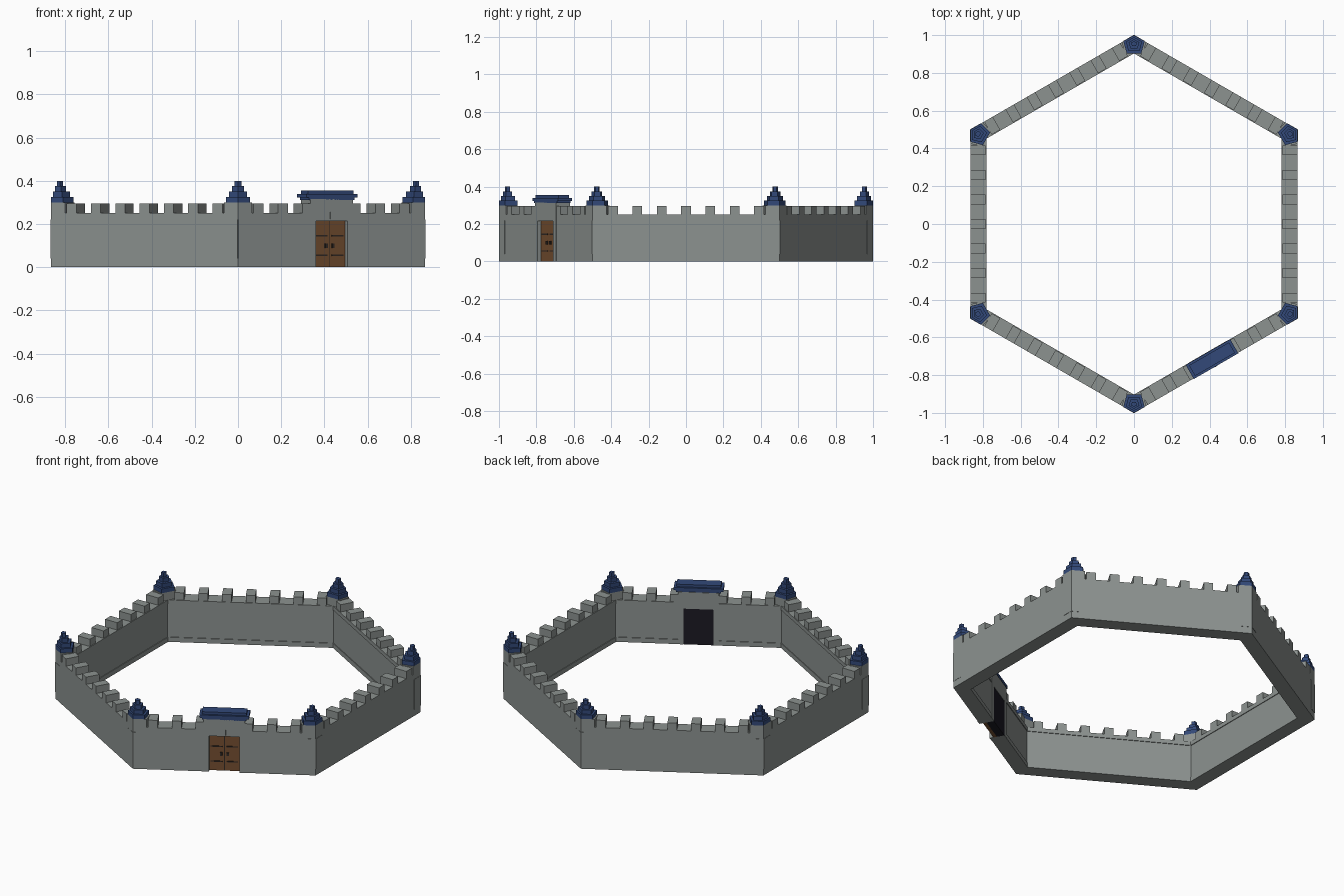
import bpy, bmesh, math
from mathutils import Matrix

if "Cube" in bpy.data.objects:
    bpy.data.objects.remove(bpy.data.objects["Cube"])

A = math.sqrt(3) / 2      # distance from centre to outer wall face
T = 0.08                  # wall thickness
WALL, MERLON = 0.252, 0.296


def material(name, col):
    m = bpy.data.materials.new(name)
    m.diffuse_color = (*col, 1)
    m.use_nodes = True
    m.node_tree.nodes["Principled BSDF"].inputs["Base Color"].default_value = m.diffuse_color
    return m


STONE = material("grey stone", (0.265, 0.29, 0.28))
BLUE = material("blue roof", (0.032, 0.066, 0.19))
WOOD = material("brown wood", (0.18, 0.078, 0.03))
IRON = material("dark iron", (0.03, 0.022, 0.018))
DARK = material("dark backing", (0.011, 0.010, 0.017))


class Part:
    """Collects prisms in one mesh object."""

    def __init__(self, name, mat):
        self.name, self.mat, self.bm = name, mat, bmesh.new()

    def prism(self, pts, z0, z1, rot=0):
        lo = [self.bm.verts.new((x, y, z0)) for x, y in pts]
        hi = [self.bm.verts.new((x, y, z1)) for x, y in pts]
        n = len(pts)
        self.bm.faces.new(lo[::-1])
        self.bm.faces.new(hi)
        for i in range(n):
            j = (i + 1) % n
            self.bm.faces.new((lo[i], lo[j], hi[j], hi[i]))
        bmesh.ops.transform(self.bm, matrix=Matrix.Rotation(math.radians(rot), 4, 'Z'),
                            verts=lo + hi)

    def box(self, x0, x1, y0, y1, z0, z1, rot=0):
        self.prism([(x0, y0), (x1, y0), (x1, y1), (x0, y1)], z0, z1, rot)

    def finish(self):
        bmesh.ops.recalc_face_normals(self.bm, faces=self.bm.faces)
        me = bpy.data.meshes.new(self.name)
        self.bm.to_mesh(me)
        self.bm.free()
        me.materials.append(self.mat)
        bpy.context.collection.objects.link(bpy.data.objects.new(self.name, me))


OUT, INN = -A, -A + T
XI = 0.5 - T * math.tan(math.radians(30))   # inner half length after the mitre
GATE, GATE_H = 0.083, 0.215                 # gate opening half width and height
GATE_ROT = 30

walls = Part("curtain_walls", STONE)
merlons = Part("merlons", STONE)
trim = Part("wall_trim", STONE)
for k in range(6):
    r = GATE_ROT + 60 * k
    # mitred wall, split around the opening on the gate side
    if k == 0:
        walls.prism([(-0.5, OUT), (-GATE, OUT), (-GATE, INN), (-XI, INN)], 0, WALL, r)
        walls.prism([(GATE, OUT), (0.5, OUT), (XI, INN), (GATE, INN)], 0, WALL, r)
        spans = [(-XI, -GATE), (GATE, XI)]
    else:
        walls.prism([(-0.5, OUT), (0.5, OUT), (XI, INN), (-XI, INN)], 0, WALL, r)
        spans = [(-XI, XI)]
    # merlons along the top
    for i in range(-3, 4):
        if k == 0 and i == 0:
            continue
        c = 0.13 * i
        merlons.box(c - 0.026, c + 0.026, OUT, INN, WALL, MERLON, r)
    # inner skirting and upper band, outer corner pilasters
    for x0, x1 in spans:
        trim.box(x0, x1, INN, INN + 0.004, 0, 0.028, r)
        trim.box(x0, x1, INN, INN + 0.004, 0.228, WALL, r)
    for s in (-1, 1):
        x0, x1 = sorted((s * 0.438, s * 0.499))
        trim.box(x0, x1, OUT - 0.0015, OUT, 0.04, 0.22, r)


# corner blocks and stepped roofs
def corner(along):
    dx, dy = along * A, along * 0.5
    return [(0, -1), (dx, -1 + dy), (dx - 0.018, -0.902), (-dx + 0.018, -0.902),
            (-dx, -1 + dy)]


blocks = Part("corner_blocks", STONE)
roofs = Part("corner_roofs", BLUE)
for k in range(6):
    blocks.prism(corner(0.075), WALL, 0.3, 60 * k)
    for i, s in enumerate((1, 0.76, 0.5, 0.27)):
        pts = [(x * s, -0.957 + (y + 0.957) * s) for x, y in corner(0.065)]
        roofs.prism(pts, 0.3 + 0.025 * i, 0.325 + 0.025 * i, 60 * k)

# gatehouse: jambs, lintel and stepped roof
house = Part("gatehouse", STONE)
for s in (-1, 1):
    x0, x1 = sorted((s * GATE, s * 0.113))
    house.box(x0, x1, OUT - 0.002, INN + 0.005, 0, GATE_H, GATE_ROT)
house.box(-0.113, 0.113, OUT - 0.002, INN + 0.005, GATE_H, 0.315, GATE_ROT)
house.box(-0.009, 0.009, OUT - 0.005, OUT, 0.222, 0.255, GATE_ROT)

gate_roof = Part("gatehouse_roof", BLUE)
gate_roof.box(-0.122, 0.122, OUT - 0.002, INN + 0.002, 0.312, 0.323, GATE_ROT)
gate_roof.box(-0.136, 0.136, OUT - 0.003, INN + 0.003, 0.323, 0.34, GATE_ROT)
gate_roof.box(-0.122, 0.122, OUT + 0.008, INN - 0.008, 0.34, 0.355, GATE_ROT)

# double door with planks, iron straps and handles, dark panel behind
DOOR = OUT + 0.02
doors = Part("door_leaves", WOOD)
iron = Part("door_fittings", IRON)
backing = Part("gate_backing", DARK)
for s in (-1, 1):
    x0, x1 = sorted((s * 0.0015, s * GATE))
    doors.box(x0, x1, DOOR, DOOR + 0.02, 0, GATE_H, GATE_ROT)
    for z in (0.055, 0.145):
        x0, x1 = sorted((s * 0.012, s * 0.075))
        iron.box(x0, x1, DOOR - 0.003, DOOR, z - 0.003, z + 0.003, GATE_ROT)
    x0, x1 = sorted((s * 0.012, s * 0.025))
    iron.box(x0, x1, DOOR - 0.006, DOOR, 0.09, 0.11, GATE_ROT)
iron.box(-0.0015, 0.0015, DOOR + 0.002, DOOR + 0.02, 0, GATE_H, GATE_ROT)
backing.box(-GATE, GATE, DOOR + 0.02, INN + 0.003, 0, GATE_H, GATE_ROT)

for p in (walls, merlons, trim, blocks, roofs, house, gate_roof, doors, iron, backing):
    p.finish()
